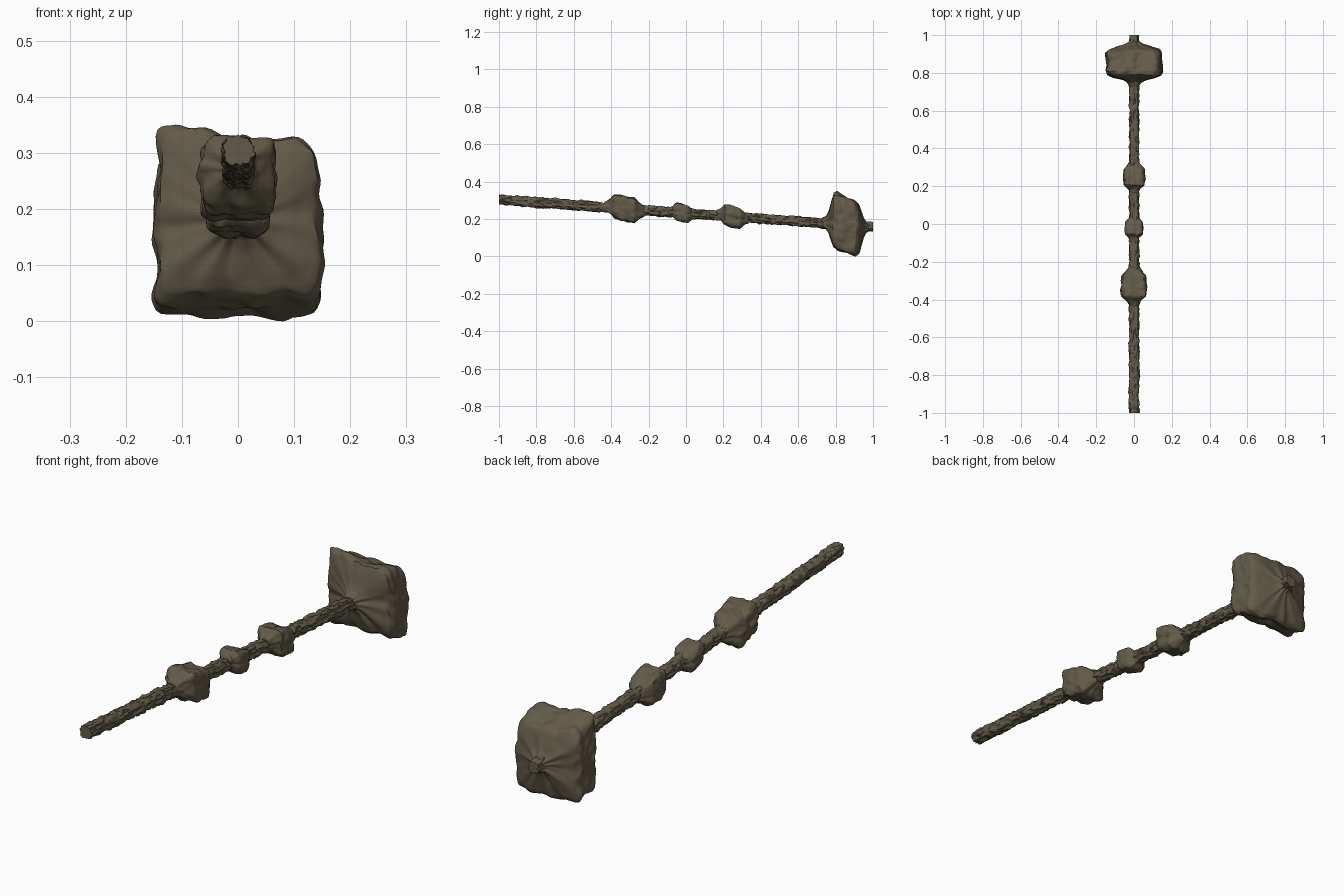
import bpy, math
from mathutils import Vector, noise

if "Cube" in bpy.data.objects:
    bpy.data.objects.remove(bpy.data.objects["Cube"])

wood = bpy.data.materials.new("dark brown wood")
wood.diffuse_color = (0.125, 0.105, 0.066, 1)
wood.use_nodes = True
wood.node_tree.nodes["Principled BSDF"].inputs["Base Color"].default_value = wood.diffuse_color


def axis_z(y):
    return 0.23 - 0.073 * y


def sample(profile, y):
    for (y0, r0), (y1, r1) in zip(profile, profile[1:]):
        if y <= y1:
            return r0 + (r1 - r0) * max(0, (y - y0) / (y1 - y0))
    return profile[-1][1]


def loft(name, profile, step, segs, power, bump, freq, shear=0.0, pull=None):
    """Rough squarish loft along the tilted axis; profile is (y, half width)."""
    ya, yb = profile[0][0], profile[-1][0]
    rmax = max(r for _, r in profile)
    ymid = (ya + yb) / 2
    ys = {round(ya + (yb - ya) * i / round((yb - ya) / step), 5)
          for i in range(round((yb - ya) / step) + 1)}
    ys = sorted(ys)
    verts, faces = [], []
    for y in ys:
        half = sample(profile, y)
        w = half / rmax
        for j in range(segs):
            a = 2 * math.pi * j / segs
            c, s = math.cos(a), math.sin(a)
            n = 2 + (power - 2) * w
            r = half / (abs(c) ** n + abs(s) ** n) ** (1 / n)
            p = Vector((c * r, (y - ymid) * freq[1] / freq[0], s * r)) * freq[0]
            p += Vector((ymid * 31, 7.3, 2.1))
            d = noise.noise(p) + 0.45 * noise.noise(p * 2.3)
            # pleats that run outward from the shaft
            d += 0.5 * noise.noise(Vector((c * 2.6, s * 2.6, ymid * 9)))
            r += d * bump * (0.35 + 0.65 * w)
            x, z = c * r, s * r
            if pull:
                x, z = pull(x, y, z, w)
            dy = 0 if y in (ya, yb) else noise.noise(
                Vector((c * 3, s * 3, y * 5))) * bump * 0.5
            verts.append((x, y + dy, axis_z(y) + z + shear * (y - ymid) * w))
    for i in range(len(ys) - 1):
        for j in range(segs):
            k = (j + 1) % segs
            faces.append((i * segs + j, i * segs + k,
                          (i + 1) * segs + k, (i + 1) * segs + j))
    faces.append(tuple(range(segs))[::-1])
    faces.append(tuple(range((len(ys) - 1) * segs, len(ys) * segs)))
    me = bpy.data.meshes.new(name)
    me.from_pydata(verts, [], [f[::-1] for f in faces])
    me.materials.append(wood)
    ob = bpy.data.objects.new(name, me)
    bpy.context.collection.objects.link(ob)
    bpy.context.view_layer.objects.active = ob
    ob.select_set(True)
    bpy.ops.object.shade_smooth_by_angle(angle=math.radians(38))
    ob.select_set(False)
    return ob


# rough bark shaft
parts = [loft("shaft", [(-1, 0.025), (1, 0.0235)], 0.009, 36, 3.5,
              0.0085, (95, 40))]


# swollen square knots
def knot(name, y, half, length):
    l = length / 2
    prof = [(y - l, 0.022), (y - 0.75 * l, 0.55 * half), (y - 0.5 * l, 0.93 * half),
            (y - 0.1 * l, half), (y + 0.45 * l, 0.95 * half),
            (y + 0.75 * l, 0.55 * half), (y + l, 0.022)]
    parts.append(loft(name, prof, 0.006, 64, 5, half * 0.16, (30, 22), -0.18))


knot("large_knot", -0.325, 0.067, 0.22)
knot("small_knot", -0.02, 0.047, 0.14)
knot("medium_knot", 0.25, 0.057, 0.17)


# big blocky head with a raised front corner
def pull_corner(x, y, z, w):
    front = max(0, min(1, (0.93 - y) / 0.12)) * w
    if x < 0 < z:
        z += 0.028 * front * (-x / 0.14) ** 2 * (z / 0.14)
    return x, z


head = [(0.725, 0.022), (0.75, 0.034), (0.765, 0.06), (0.777, 0.105), (0.79, 0.138),
        (0.81, 0.147), (0.86, 0.143), (0.905, 0.144), (0.922, 0.128),
        (0.935, 0.09), (0.948, 0.052), (0.962, 0.029), (0.975, 0.022)]
parts.append(loft("head", head, 0.004, 128, 9, 0.017, (14, 14), -0.27, pull_corner))

# rest the model on the ground
low = min(v.co.z for o in parts for v in o.data.vertices)
for o in parts:
    for v in o.data.vertices:
        v.co.z -= low
